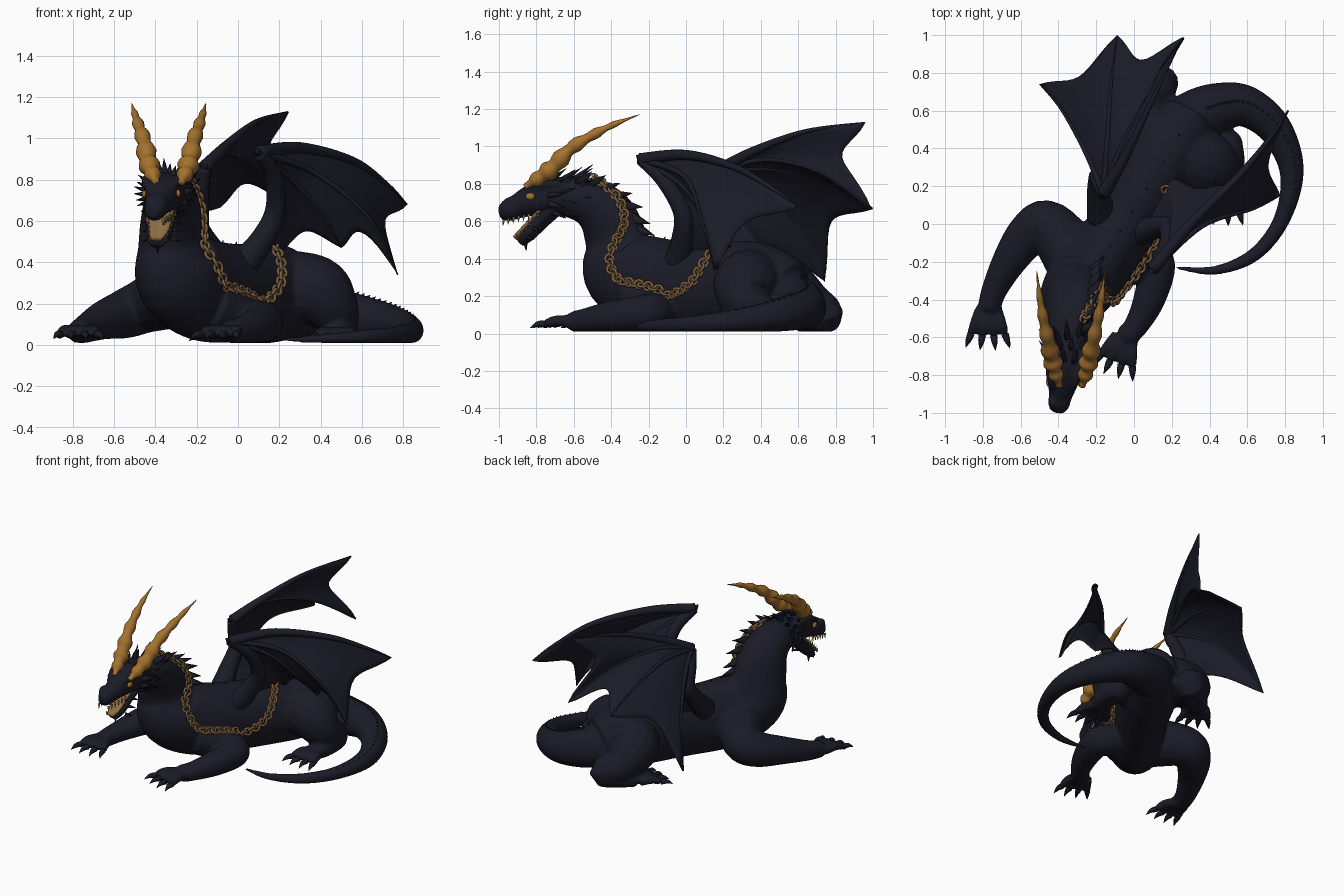
import bpy, bmesh, math, random
from mathutils import Vector
from mathutils.bvhtree import BVHTree

random.seed(4)
if "Cube" in bpy.data.objects:
    bpy.data.objects.remove(bpy.data.objects["Cube"])


def material(name, colour):
    m = bpy.data.materials.new(name)
    m.use_nodes = True
    m.diffuse_color = (*colour, 1)
    bsdf = m.node_tree.nodes["Principled BSDF"]
    bsdf.inputs["Base Color"].default_value = (*colour, 1)
    bsdf.inputs["Roughness"].default_value = .7
    return m


SCALES = material("midnight_scales", (.011, .011, .021))
GOLD = material("horn_gold", (.37, .165, .027))
BRONZE = material("chain_bronze", (.2, .115, .05))
IVORY = material("mouth_tan", (.27, .16, .06))


def spline(pts, n):
    """Catmull-Rom through tuples of any width."""
    p = [pts[0], *pts, pts[-1]]
    out = []
    for a, b, c, d in zip(p, p[1:], p[2:], p[3:]):
        for k in range(n):
            t = k / n
            out.append(tuple(.5 * (2*j + (l-i)*t + (2*i-5*j+4*l-m)*t*t + (3*j-i-3*l+m)*t**3)
                             for i, j, l, m in zip(a, b, c, d)))
    return out + [tuple(pts[-1])]


def frames(pts, n=6):
    """Position, tangent, side, normal, half width, half height along a path."""
    s = spline(pts, n) if n > 1 else pts
    pos = [Vector(q[:3]) for q in s]
    up, out = Vector((0, 0, 1)), []
    for i, q in enumerate(s):
        t = (pos[min(i+1, len(s)-1)] - pos[max(i-1, 0)]).normalized()
        if i == 0 and abs(t.z) > .95:
            up = Vector((0, 1, 0))
        up = (up - t * up.dot(t)).normalized()
        out.append((pos[i], t, t.cross(up), up.copy(), max(q[3], .001), max(q[-1], .001)))
    return out


def tube(bm, pts, n=6, sides=16, bump=0):
    rings = []
    for i, (p, t, s, u, w, h) in enumerate(frames(pts, n)):
        f = 1 + bump * math.cos(i * 1.25)
        angles = [math.tau * k / sides for k in range(sides)]
        rings.append([bm.verts.new(p + s*w*f*math.cos(a) + u*h*f*math.sin(a)) for a in angles])
    for a, b in zip(rings, rings[1:]):
        for k in range(sides):
            j = (k + 1) % sides
            bm.faces.new((a[k], a[j], b[j], b[k]))
    bm.faces.new(rings[0][::-1])
    bm.faces.new(rings[-1])


def spike(bm, base, direction, length, r, sides=6):
    base = Vector(base)
    tip = base + Vector(direction).normalized() * length
    tube(bm, [(*base, r), (*tip, .001)], 1, sides)


def finish(name, bm, mat):
    bmesh.ops.recalc_face_normals(bm, faces=bm.faces)
    me = bpy.data.meshes.new(name)
    bm.to_mesh(me)
    bm.free()
    me.materials.append(mat)
    me.polygons.foreach_set("use_smooth", [True] * len(me.polygons))
    ob = bpy.data.objects.new(name, me)
    bpy.context.collection.objects.link(ob)
    return ob


# Body masses: trunk with neck and head, tail, limbs
trunk = [(.3, .56, .2, .16, .18), (.18, .38, .25, .2, .24), (-.02, .05, .25, .18, .24),
         (-.18, -.19, .27, .185, .25), (-.295, -.34, .34, .19, .23), (-.325, -.37, .49, .135, .19),
         (-.325, -.42, .62, .13, .17), (-.33, -.51, .7, .12, .14), (-.34, -.63, .73, .105, .11),
         (-.36, -.74, .735, .1, .095), (-.375, -.83, .71, .082, .085), (-.39, -.91, .675, .06, .066),
         (-.4, -.965, .655, .052, .06), (-.405, -1, .65, .025, .035)]
tail = [(.18, .42, .23, .18), (.32, .56, .18, .15), (.46, .62, .15, .13), (.6, .62, .13, .11),
        (.75, .5, .1, .09), (.835, .28, .07, .065), (.785, .03, .05, .045), (.64, -.16, .04, .037),
        (.43, -.245, .03, .025), (.22, -.23, .025, .01)]
limbs = {
    "right_front": [(-.3, -.2, .25, .17), (-.45, -.01, .19, .135), (-.55, -.05, .15, .12),
                    (-.65, -.18, .12, .095), (-.735, -.34, .08, .07), (-.77, -.45, .06, .06)],
    "left_front": [(-.13, -.25, .19, .14), (.04, -.17, .12, .11), (.12, -.22, .11, .1),
                   (.08, -.4, .09, .085), (.01, -.54, .07, .065), (-.05, -.6, .06, .06)],
    "left_hind": [(.22, .37, .28, .18), (.38, .32, .25, .18), (.46, .32, .17, .13),
                  (.49, .42, .09, .09), (.5, .3, .07, .075), (.48, .21, .05, .06)],
    "right_hind": [(.16, .45, .27, .17), (.03, .54, .24, .16), (.06, .66, .15, .13),
                   (.14, .745, .1, .1), (.04, .68, .07, .08), (-.04, .62, .05, .06)]}
toe_aim = {"right_front": (-.02, -1), "left_front": (-.35, -1),
           "left_hind": (-.1, -1), "right_hind": (-.5, -1)}

body = bmesh.new()
claws = bmesh.new()
tube(body, trunk, 6, 24)
tube(body, tail, 6, 20)
for limb, pts in limbs.items():
    tube(body, pts)
    aim = Vector((*toe_aim[limb], 0)).normalized()
    across = Vector((-aim.y, aim.x, 0))
    root = Vector(pts[-1][:3])
    for k in (-1.5, -.5, .5, 1.5):
        out = (aim + across * k * .25).normalized()
        a = root + across * k * .027
        b = a + out * .08 + Vector((0, 0, .01))
        c = b + out * .06 - Vector((0, 0, .02))
        tube(body, [(*a, .033), (*b, .03), (*c, .023)], 4, 10)
        d = c + out * .08 - Vector((0, 0, .02))
        tube(claws, [(*c, .02), (*(c + out * .04), .015), (*d, .001)], 4, 8)

# Brow ridges and nostril bumps
for s in (-1, 1):
    tube(body, [(-.345+s*.09, -.66, .8, .02), (-.365+s*.075, -.78, .795, .03),
                (-.38+s*.055, -.87, .755, .016)], 5, 10)
    tube(body, [(-.395+s*.025, -.91, .72, .01), (-.4+s*.03, -.95, .705, .024),
                (-.403+s*.02, -.985, .67, .01)], 4, 10)
for v in body.verts:
    v.co.z = max(v.co.z, .01)
body_ob = finish("body", body, SCALES)
remesh = body_ob.modifiers.new("merge", "REMESH")
remesh.mode, remesh.voxel_size, remesh.use_smooth_shade = "VOXEL", .011, True
soften = body_ob.modifiers.new("soften", "SMOOTH")
soften.factor, soften.iterations = .5, 8
bpy.context.view_layer.objects.active = body_ob
for m in ("merge", "soften"):
    bpy.ops.object.modifier_apply(modifier=m)
body_ob.data.polygons.foreach_set("use_smooth", [True] * len(body_ob.data.polygons))
skin = BVHTree.FromPolygons([v.co for v in body_ob.data.vertices],
                            [p.vertices[:] for p in body_ob.data.polygons])
finish("claws", claws, SCALES)

# Spines down the neck, back and tail
spines = bmesh.new()
for p, t, s, u, w, h in frames(trunk, 5)[4:-26:2]:
    size = .115 if p.z > .4 else .035
    spike(spines, p + u * (h - .02), u - t * .6, size, size * .28)
for p, t, s, u, w, h in frames(tail, 6)[8:-18]:
    spike(spines, p + u * (h - .012), u + t * .8, .012 + h * .13, .012)
finish("dorsal_spines", spines, SCALES)

# Frill of swept spikes behind the cheeks and crown
frill = bmesh.new()
for row in range(3):
    for k in range(10):
        a = math.radians(-65 + 34 * k + 12 * row)
        out = Vector((math.cos(a), 0, math.sin(a)))
        at = Vector((-.345, -.73 + row * .06, .735)) + out * .08
        spike(frill, at, out * .7 + Vector((0, 1, .1)), random.uniform(.09, .15), .022)
for s in (-1, 1):
    for k in range(4):
        spike(frill, (-.37 + s*.05, -.74 - k*.035, .65 - k*.045), (s, .7, -.3), .055, .014)
finish("head_frill", frill, SCALES)

# Open lower jaw, tongue and teeth
jaw_path = [(-.355, -.69, .685, .08, .05), (-.375, -.77, .605, .073, .042),
            (-.385, -.84, .53, .062, .036), (-.395, -.885, .485, .032, .022)]
jaw = bmesh.new()
tube(jaw, jaw_path, 5, 14)
spike(jaw, (-.39, -.86, .5), (0, .1, -1), .06, .018)
finish("lower_jaw", jaw, SCALES)
tongue = bmesh.new()
tube(tongue, [(x, y - .028, z + .026, w * .86, .015) for x, y, z, w, h in jaw_path], 5, 12)
finish("tongue", tongue, IVORY)
teeth = bmesh.new()
for s in (-1, 1):
    for k in range(6):
        f = k / 5
        spike(teeth, (-.378 - f*.022 + s*(.058 - f*.02), -.84 - f*.135, .64 - f*.03),
              (0, -.1, -1), .035, .009)
        spike(teeth, (-.37 - f*.02 + s*(.066 - f*.028), -.79 - f*.105, .625 - f*.12),
              (0, -.5, 1), .03, .008)
finish("teeth", teeth, IVORY)

# Eyes
for s, name in ((-1, "right_eye"), (1, "left_eye")):
    at, n, *_ = skin.find_nearest(Vector((-.378 + s * .11, -.84, .735)))
    eye = bmesh.new()
    bmesh.ops.create_uvsphere(eye, u_segments=14, v_segments=8, radius=.019)
    for v in eye.verts:
        v.co = Vector((v.co.x * .7, v.co.y * 1.4, v.co.z)) + at
    finish(name, eye, GOLD)

# Ringed horns sweeping back from the brow
for s, name in ((-1, "right_horn"), (1, "left_horn")):
    horn = bmesh.new()
    path = [(.06, -.86, .785, .014), (.08, -.79, .83, .038), (.1, -.71, .89, .047),
            (.12, -.62, .985, .037), (.145, -.5, 1.06, .027), (.165, -.38, 1.12, .015),
            (.18, -.25, 1.17, .001)]
    tube(horn, [(-.335 + s*x, y, z, r) for x, y, z, r in path], 6, 16, .17)
    finish(name, horn, GOLD)


# Wings: an arm, fingers and scalloped membranes back to the body and arm
def wing(name, arm, fingers, inner):
    bm = bmesh.new()
    wrist = arm[-1]
    rays = [spline(r, 30) for r in (*([wrist, *f] for f in (*fingers, inner)), arm[::-1])]

    def at(ray, t):
        x = t * (len(ray) - 1)
        i = min(int(x), len(ray) - 2)
        return Vector(ray[i]).lerp(Vector(ray[i + 1]), x - i)

    rows, cols = 18, 12
    for a, b in zip(rays, rays[1:]):
        free = b is not rays[-1]
        billow = (at(a, 1) - at(a, 0)).cross(at(b, 1) - at(b, 0)).normalized()
        grid = []
        for i in range(rows + 1):
            line = []
            for j in range(cols + 1):
                s = j / cols
                dip = math.sin(math.pi * s) * free
                t = i / rows * (1 - .19 * dip)
                p = at(a, t).lerp(at(b, t), s)
                line.append(bm.verts.new(p + billow * .035 * t * dip))
            grid.append(line)
        for r, q in zip(grid, grid[1:]):
            for j in range(cols):
                bm.faces.new((r[j], r[j+1], q[j+1], q[j]))
    bmesh.ops.remove_doubles(bm, verts=bm.verts, dist=.0005)
    bmesh.ops.recalc_face_normals(bm, faces=bm.faces)
    bmesh.ops.solidify(bm, geom=bm.faces[:], thickness=.008)
    # Bones
    tube(bm, [(*p, r) for p, r in zip(arm, (.08, .06, .05, .042, .032))], 6, 12)
    for k, f in enumerate(fingers):
        pts = [wrist, *f]
        thick = .034 if k == 0 else .018
        tube(bm, [(*p, thick * (1 - i / (len(pts) - 1)) + .002) for i, p in enumerate(pts)], 8, 10)
    spike(bm, wrist, Vector(wrist) - Vector(arm[-2]), .04, .025, 10)
    finish(name, bm, SCALES)


wing("left_wing",
     [(0, -.05, .36), (.11, -.02, .5), (.18, -.02, .65), (.17, -.12, .82), (.1, -.24, .93)],
     [[(.3, 0, .955), (.56, .26, .89), (.73, .47, .77), (.82, .6, .68)],
      [(.36, -.01, .84), (.63, .08, .62), (.775, .15, .34)],
      [(.26, -.03, .8), (.4, .09, .64), (.5, .2, .47)]],
     [(.21, .04, .68), (.18, .25, .42)])
wing("right_wing",
     [(-.17, .04, .38), (-.19, .16, .5), (-.19, .25, .62), (-.18, .21, .75), (-.16, .16, .86)],
     [[(-.05, .35, .97), (.09, .64, 1.08), (.24, .96, 1.13)],
      [(-.06, .42, .93), (.1, .72, .86), (.26, .99, .67)],
      [(-.14, .45, .88), (-.12, .75, .8), (-.09, 1, .67)],
      [(-.25, .37, .77), (-.38, .6, .55), (-.5, .74, .28)]],
     [(-.17, .27, .62), (-.03, .42, .42)])

# Chain draped over the neck and flank, its links lying on the skin
route = spline([(-.27, -.5, .83), (-.19, -.37, .74), (-.17, -.33, .6), (-.18, -.38, .44),
                (-.11, -.33, .29), (.03, -.15, .2), (.15, .04, .26), (.18, .13, .38),
                (.15, .21, .5)], 40)
stops = []
for q in route:
    at, n, *_ = skin.find_nearest(Vector(q))
    at = at + n * .014
    if not stops or (at - stops[-1][0]).length > .026:
        stops.append((at, n))
chain = bmesh.new()
for i, (p, n) in enumerate(stops[:-1]):
    t = (stops[i + 1][0] - p).normalized()
    side = t.cross(n).normalized()
    flat = (side + n * (.5 if i % 2 else -.5)).normalized()
    loop = [p + t * .026 * math.cos(a) + flat * .023 * math.sin(a)
            for a in (math.tau * k / 10 for k in range(11))]
    tube(chain, [(*c, .008) for c in loop], 1, 6)
finish("chain", chain, BRONZE)
